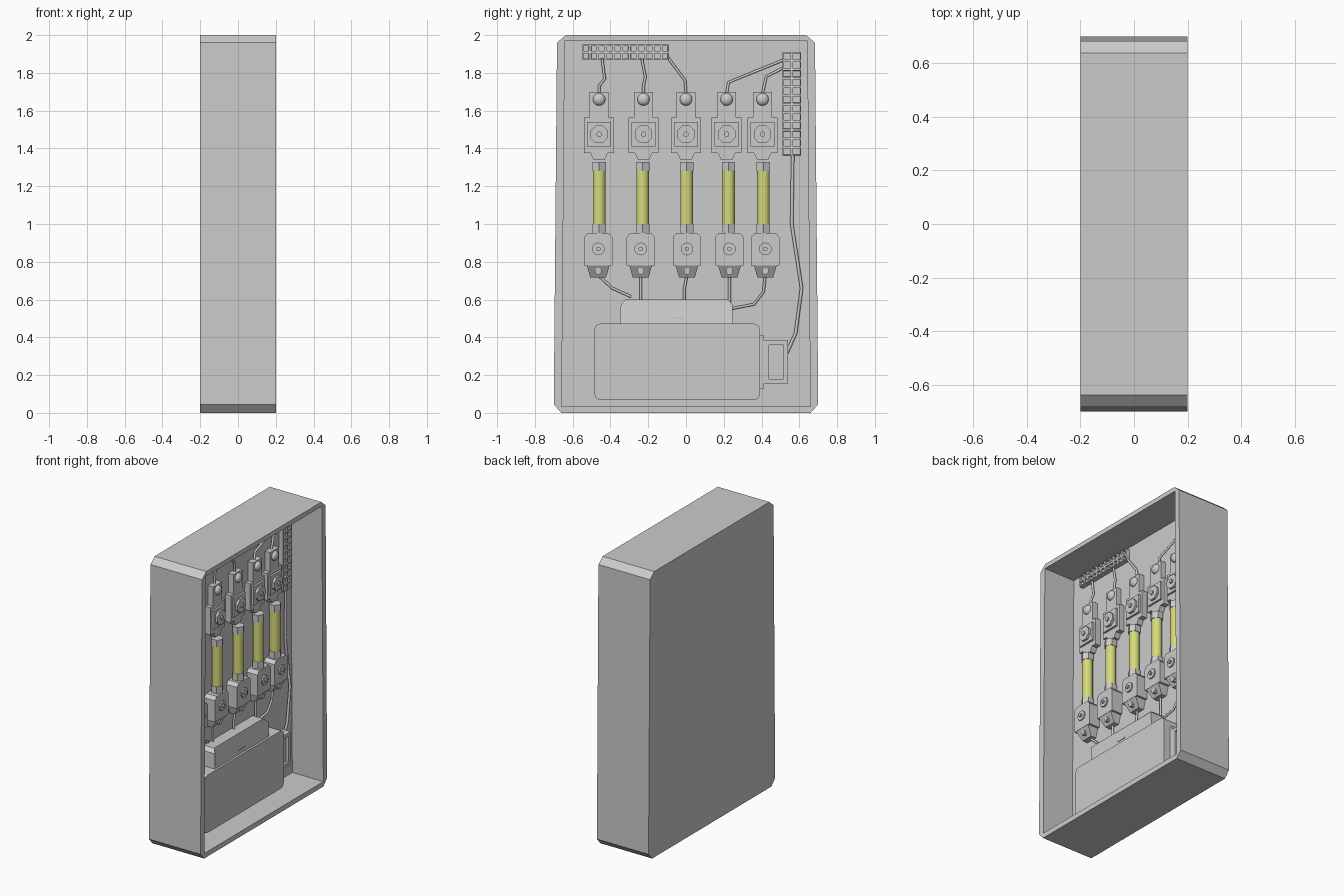
import bpy, bmesh, math
from mathutils import Matrix

cube = bpy.data.objects.get("Cube")
if cube:
    bpy.data.objects.remove(cube, do_unlink=True)


def material(name, rgb):
    m = bpy.data.materials.new(name)
    m.use_nodes = True
    m.diffuse_color = (*rgb, 1)
    m.node_tree.nodes["Principled BSDF"].inputs["Base Color"].default_value = (*rgb, 1)
    return m


GREY = material("light_grey", (0.6, 0.6, 0.6))
YELLOW = material("pale_yellow", (0.68, 0.7, 0.2))
FLOOR = -0.04          # mounting panel inside the box


def finish(bm, name, mat=GREY, smooth=False):
    bmesh.ops.recalc_face_normals(bm, faces=bm.faces)
    mesh = bpy.data.meshes.new(name)
    bm.to_mesh(mesh)
    bm.free()
    mesh.materials.append(mat)
    ob = bpy.data.objects.new(name, mesh)
    bpy.context.collection.objects.link(ob)
    if smooth:
        bpy.ops.object.select_all(action="DESELECT")
        ob.select_set(True)
        bpy.context.view_layer.objects.active = ob
        bpy.ops.object.shade_smooth_by_angle(angle=math.radians(35))
    return ob


def prism(name, outline, x0, x1, rounding=0.0, segments=2):
    """Extrude a (y, z) outline along x, optionally rounding its corners."""
    bm = bmesh.new()
    back = [bm.verts.new((x0, y, z)) for y, z in outline]
    front = [bm.verts.new((x1, y, z)) for y, z in outline]
    bm.faces.new(back)
    bm.faces.new(front)
    sides = []
    for i in range(len(outline)):
        j = (i + 1) % len(outline)
        bm.faces.new((back[i], back[j], front[j], front[i]))
        sides.append(bm.edges.get((back[i], front[i])))
    if rounding:
        bmesh.ops.bevel(bm, geom=sides, offset=rounding, segments=segments,
                        profile=0.5, affect="EDGES")
    return finish(bm, name)


def rect(y0, y1, z0, z1):
    return [(y0, z0), (y1, z0), (y1, z1), (y0, z1)]


def mirrored(y, half):
    """Outline from its (half width, z) points, listed bottom to top."""
    return [(y + w, z) for w, z in half] + [(y - w, z) for w, z in reversed(half)]


def cylinder(name, centre, radius, length, axis, sides, mat=GREY, smooth=False):
    bm = bmesh.new()
    bmesh.ops.create_cone(bm, cap_ends=True, segments=sides, radius1=radius,
                          radius2=radius, depth=length)
    turn = Matrix.Rotation(math.pi / sides, 4, "Z")
    if axis == "X":
        turn = Matrix.Rotation(math.pi / 2, 4, "Y") @ turn
    bm.transform(Matrix.Translation(centre) @ turn)
    return finish(bm, name, mat, smooth)


def wire(name, points, radius=0.008, x=-0.025):
    curve = bpy.data.curves.new(name, "CURVE")
    curve.dimensions = "3D"
    curve.bevel_depth = radius
    curve.bevel_resolution = 1
    curve.use_fill_caps = True
    spline = curve.splines.new("POLY")
    spline.points.add(len(points) - 1)
    for p, (y, z) in zip(spline.points, points):
        p.co = (x, y, z, 1)
    curve.materials.append(GREY)
    bpy.context.collection.objects.link(bpy.data.objects.new(name, curve))


def terminal_strip(name, y0, y1, z0, z1, cols, rows, front):
    """Slab whose front is a grid of sunken sockets."""
    bm = bmesh.new()
    grid = [[bm.verts.new((front, y0 + (y1 - y0) * c / cols, z0 + (z1 - z0) * r / rows))
             for c in range(cols + 1)] for r in range(rows + 1)]
    cells = [bm.faces.new((grid[r][c], grid[r][c + 1], grid[r + 1][c + 1], grid[r + 1][c]))
             for r in range(rows) for c in range(cols)]
    rim = [e for e in bm.edges if e.is_boundary]
    walls = bmesh.ops.extrude_edge_only(bm, edges=rim)["geom"]
    for v in walls:
        if isinstance(v, bmesh.types.BMVert):
            v.co.x = FLOOR
    bmesh.ops.inset_individual(bm, faces=cells, thickness=0.009, depth=0)
    bmesh.ops.inset_individual(bm, faces=cells, thickness=0.001, depth=-0.012)
    finish(bm, name)


# Open box with chamfered, slightly tapering outline
outer = [(-0.66, 0), (0.66, 0), (0.70, 0.045), (0.683, 1.96),
         (0.637, 2), (-0.637, 2), (-0.683, 1.96), (-0.70, 0.045)]
inner = [(-0.658, 0.035), (0.658, 0.035), (0.642, 1.968), (-0.642, 1.968)]
bm = bmesh.new()
back = [bm.verts.new((-0.2, y, z)) for y, z in outer]
lip = [bm.verts.new((0.2, y, z)) for y, z in outer]
mouth = [bm.verts.new((0.2, y, z)) for y, z in inner]
panel = [bm.verts.new((FLOOR, y, z)) for y, z in inner]
bm.faces.new(back)
bm.faces.new(panel)
for i in range(8):
    bm.faces.new((back[i], back[i - 1], lip[i - 1], lip[i]))
for i in range(4):
    j = (i + 1) % 4
    bm.faces.new((mouth[i], mouth[j], panel[j], panel[i]))
    bm.faces.new((lip[2 * i], lip[2 * i + 1], mouth[j], mouth[i]))
    bm.faces.new((lip[2 * i + 1], lip[(2 * i + 2) % 8], mouth[j]))
finish(bm, "box")

# Five fuse columns: upper holder, fuse, lower holder
columns = [(-0.46, -0.46, -0.465), (-0.225, -0.23, -0.24), (0, 0.003, 0.005),
           (0.215, 0.225, 0.23), (0.405, 0.41, 0.42)]
for n, (yu, yf, yl) in enumerate(columns, 1):
    prism(f"upper_holder_{n}", mirrored(yu, [
        (0.03, 1.34), (0.045, 1.375), (0.08, 1.375), (0.08, 1.565),
        (0.05, 1.565), (0.05, 1.70)]), FLOOR, 0.0)
    prism(f"upper_plate_{n}", rect(yu - 0.063, yu + 0.063, 1.41, 1.54), 0.0, 0.014)
    cylinder(f"upper_nut_{n}", (0.02, yu, 1.475), 0.05, 0.02, "X", 8)
    cylinder(f"upper_bolt_{n}", (0.03, yu, 1.475), 0.015, 0.02, "X", 8)
    bm = bmesh.new()
    bmesh.ops.create_uvsphere(bm, u_segments=16, v_segments=10, radius=0.033)
    bm.transform(Matrix.Translation((0, yu, 1.66)) @ Matrix.Diagonal((0.7, 1, 1, 1)))
    finish(bm, f"dome_screw_{n}", smooth=True)

    cylinder(f"fuse_tube_{n}", (0, yf, 1.14), 0.034, 0.28, "Z", 16, YELLOW, True)
    cylinder(f"fuse_top_cap_{n}", (0, yf, 1.304), 0.041, 0.048, "Z", 6)
    cylinder(f"fuse_bottom_cap_{n}", (0, yf, 0.97), 0.041, 0.06, "Z", 6)

    prism(f"lower_holder_{n}", mirrored(yl, [
        (0.075, 0.78), (0.075, 0.93), (0.055, 0.953)]), FLOOR, 0.042)
    cylinder(f"lower_washer_{n}", (0.046, yl, 0.868), 0.034, 0.012, "X", 10)
    cylinder(f"lower_bolt_{n}", (0.056, yl, 0.868), 0.012, 0.016, "X", 8)
    clamp = prism(f"lower_clamp_{n}", mirrored(yl, [(0.042, 0.718), (0.06, 0.78)]),
                  FLOOR, 0.04)
    for v in clamp.data.vertices:
        if v.co.x > 0 and v.co.z < 0.75:
            v.co.x = 0.0
    cylinder(f"clamp_screw_{n}", (0.022, yl, 0.75), 0.018, 0.025, "X", 8)

# Terminal strips
terminal_strip("top_terminal_strip", -0.55, -0.09, 1.87, 1.95, 11, 2, -0.008)
terminal_strip("side_terminal_strip", 0.51, 0.61, 1.36, 1.91, 2, 12, -0.008)

# Transformer body, stepped cap and label plate
prism("transformer", rect(-0.485, 0.392, 0.068, 0.472), FLOOR, 0.08, 0.03)
cap = prism("transformer_cap", mirrored(-0.05, [
    (0.30, 0.47), (0.295, 0.575), (0.27, 0.60)]), FLOOR, 0.065)
for v in cap.data.vertices:
    if v.co.x > 0 and v.co.z > 0.59:
        v.co.x = 0.04
prism("cap_label", rect(-0.085, -0.01, 0.498, 0.504), 0.065, 0.069)

# Side socket: mounting flange and hollow frame
prism("socket_flange", rect(0.39, 0.413, 0.13, 0.41), FLOOR, 0.03)
prism("socket_base", rect(0.413, 0.54, 0.155, 0.385), FLOOR, 0.012)
for name, area in {"left": (0.413, 0.44, 0.155, 0.385), "right": (0.515, 0.54, 0.155, 0.385),
                   "bottom": (0.44, 0.515, 0.155, 0.18), "top": (0.44, 0.515, 0.36, 0.385)}.items():
    prism(f"socket_rim_{name}", rect(*area), 0.012, 0.03)

# Wires
top_wires = [
    [(-0.445, 1.88), (-0.43, 1.77), (-0.46, 1.73), (-0.46, 1.69)],
    [(-0.235, 1.88), (-0.215, 1.78), (-0.225, 1.73), (-0.225, 1.69)],
    [(-0.095, 1.88), (-0.005, 1.76), (0, 1.69)],
    [(0.52, 1.87), (0.225, 1.75), (0.215, 1.69)],
    [(0.52, 1.83), (0.425, 1.78), (0.405, 1.69)]]
low_wires = [
    [(-0.465, 0.73), (-0.39, 0.66), (-0.29, 0.615)],
    [(-0.24, 0.73), (-0.24, 0.59)],
    [(0.005, 0.73), (-0.01, 0.65), (-0.01, 0.59)],
    [(0.23, 0.73), (0.23, 0.58)],
    [(0.42, 0.73), (0.41, 0.64), (0.36, 0.575), (0.23, 0.55)]]
for n, (top, low) in enumerate(zip(top_wires, low_wires), 1):
    wire(f"top_wire_{n}", top)
    wire(f"low_wire_{n}", low)
wire("side_cable", [(0.565, 1.37), (0.56, 1.0), (0.612, 0.66), (0.58, 0.42), (0.53, 0.31)], 0.01)
